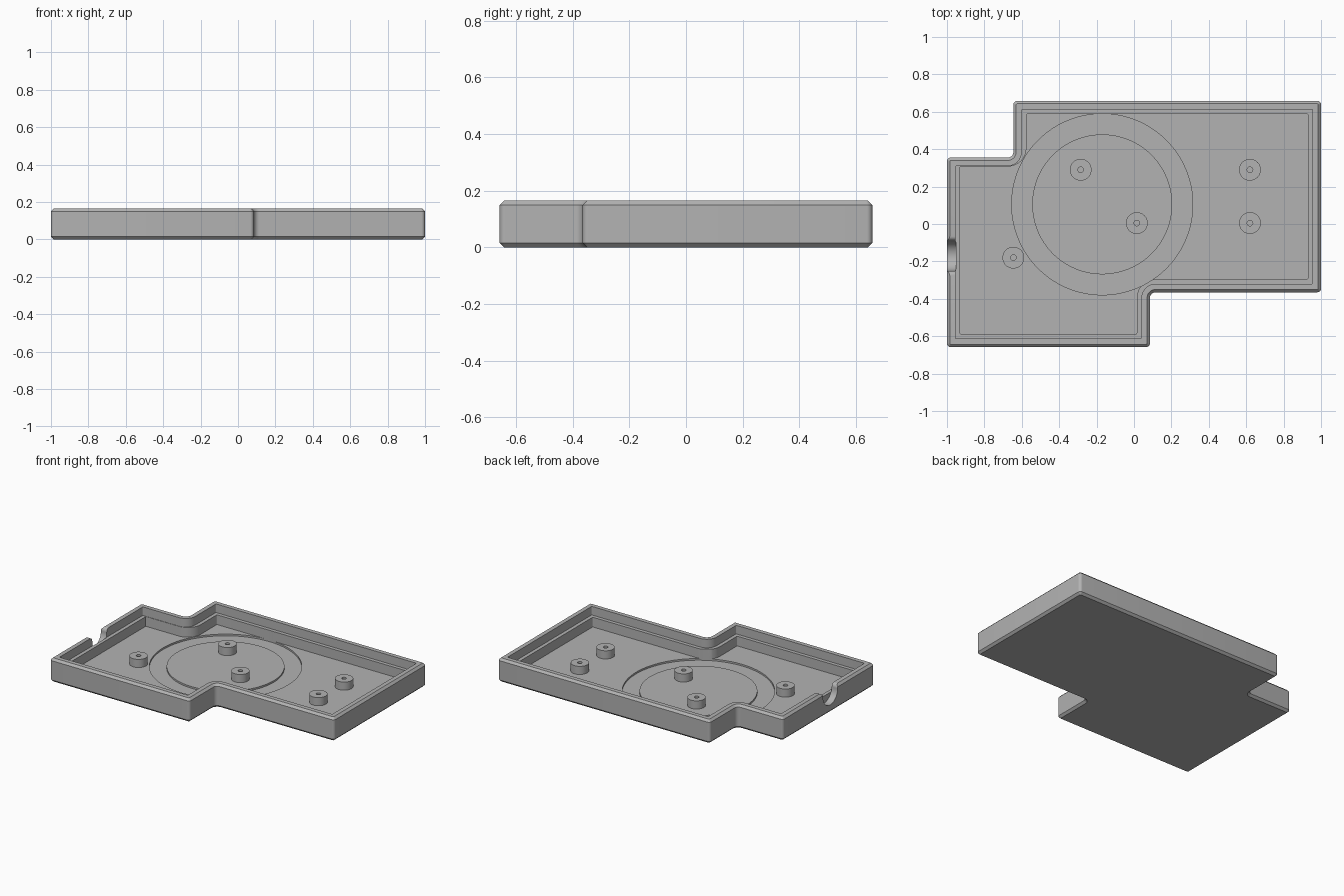
import bpy, bmesh, math
from mathutils import Vector

if "Cube" in bpy.data.objects:
    bpy.data.objects.remove(bpy.data.objects["Cube"])

grey = bpy.data.materials.new("plain grey")
grey.use_nodes = True
colour = (0.45, 0.45, 0.45, 1)
grey.diffuse_color = colour
grey.node_tree.nodes["Principled BSDF"].inputs["Base Color"].default_value = colour

TOP, LEDGE, FLOOR = 0.165, 0.105, 0.037
CORNERS = [(-1, -0.658), (0.085, -0.658), (0.085, -0.365), (1, -0.365),
           (1, 0.658), (-0.645, 0.658), (-0.645, 0.355), (-1, 0.355)]
LEDGELESS = 6  # edge whose inside has no ledge


def outline(inset, ledgeless=None):
    """Two-rectangle outline, moved inward, with rounded corners."""
    pts = [Vector(c) for c in CORNERS]
    n = len(pts)
    dist = [inset] * n
    if ledgeless is not None:
        dist[LEDGELESS] = ledgeless
    out = []
    for i in range(n):
        a = (pts[i] - pts[i - 1]).normalized()
        b = (pts[(i + 1) % n] - pts[i]).normalized()
        convex = a.x * b.y - a.y * b.x > 0
        na, nb = Vector((-a.y, a.x)), Vector((-b.y, b.x))
        p = pts[i] + na * dist[i - 1] + nb * dist[i]
        r = max(0.02 - inset, 0.006) if convex else 0.03 + inset
        centre = p + (b - a) * r
        for k in range(9):
            t = k / 8 * math.pi / 2
            out.append(centre + a * r * math.sin(t) - b * r * math.cos(t))
    return out


def finish(name, bm):
    bmesh.ops.recalc_face_normals(bm, faces=bm.faces)
    me = bpy.data.meshes.new(name)
    bm.to_mesh(me)
    bm.free()
    me.materials.append(grey)
    ob = bpy.data.objects.new(name, me)
    bpy.context.collection.objects.link(ob)
    return ob


def loft(name, loops, closed=False):
    """Skin a stack of equal loops; cap the ends or join them in a ring."""
    bm = bmesh.new()
    rings = [[bm.verts.new(p) for p in loop] for loop in loops]
    pairs = list(zip(rings, rings[1:]))
    if closed:
        pairs.append((rings[-1], rings[0]))
    for lo, hi in pairs:
        for i in range(len(lo)):
            j = (i + 1) % len(lo)
            bm.faces.new((lo[i], lo[j], hi[j], hi[i]))
    if not closed:
        bm.faces.new(rings[0])
        bm.faces.new(rings[-1])
    return finish(name, bm)


def lathe(name, profile, centre, segments, closed=False):
    angles = [2 * math.pi * k / segments for k in range(segments)]
    return loft(name, [[(centre[0] + r * math.cos(t), centre[1] + r * math.sin(t), z)
                        for t in angles] for r, z in profile], closed)


def select(ob):
    bpy.ops.object.select_all(action='DESELECT')
    ob.select_set(True)
    bpy.context.view_layer.objects.active = ob


def cut(ob, cutter):
    cutter.hide_render = True
    mod = ob.modifiers.new("cut", 'BOOLEAN')
    mod.operation = 'DIFFERENCE'
    mod.solver = 'EXACT'
    mod.object = cutter
    select(ob)
    bpy.ops.object.modifier_apply(modifier=mod.name)
    bpy.data.objects.remove(cutter)


def smooth(ob):
    select(ob)
    bpy.ops.object.shade_smooth_by_angle(angle=math.radians(30))


# Tray: chamfered shell, rim, inner ledge and floor
section = [(0.015, 0, None), (0, 0.015, None), (0, TOP - 0.015, None),
           (0.015, TOP, None), (0.045, TOP, None), (0.045, LEDGE, None),
           (0.07, LEDGE, 0.048), (0.07, FLOOR, 0.048)]
tray = loft("tray", [[(p.x, p.y, z) for p in outline(d, e)] for d, z, e in section])

# Ring groove in the floor, also trimming the ledge corners
groove = [(0.374, 0.025), (0.484, 0.025), (0.484, LEDGE + 0.01), (0.374, LEDGE + 0.01)]
cut(tray, lathe("groove_cutter", groove, (-0.17, 0.105), 128, closed=True))

# Round cable notch with flared lips through the right wall
R, LIP, MID = 0.08, 0.025, 0.135
notch = [(-R - LIP, TOP + 0.02)]
for k in range(7):
    t = k / 6 * math.pi / 2
    notch.append((-R - LIP + LIP * math.sin(t), TOP - LIP + LIP * math.cos(t)))
for k in range(25):
    t = math.pi + k / 24 * math.pi
    notch.append((R * math.cos(t), MID + R * math.sin(t)))
notch += [(-y, z) for y, z in reversed(notch[:8])]
cut(tray, loft("notch_cutter", [[(x, -0.17 + y, z) for y, z in notch]
                                for x in (-1.1, -0.953)]))
smooth(tray)

# Hollow screw posts
post = [(0.058, FLOOR - 0.005), (0.058, 0.094), (0.015, 0.094), (0.015, FLOOR + 0.003)]
spots = [(-0.285, 0.29), (0.62, 0.29), (0.62, 0.005), (0.015, 0.005), (-0.645, -0.18)]
for n, spot in enumerate(spots, 1):
    smooth(lathe(f"screw_post_{n}", post, spot, 48))
